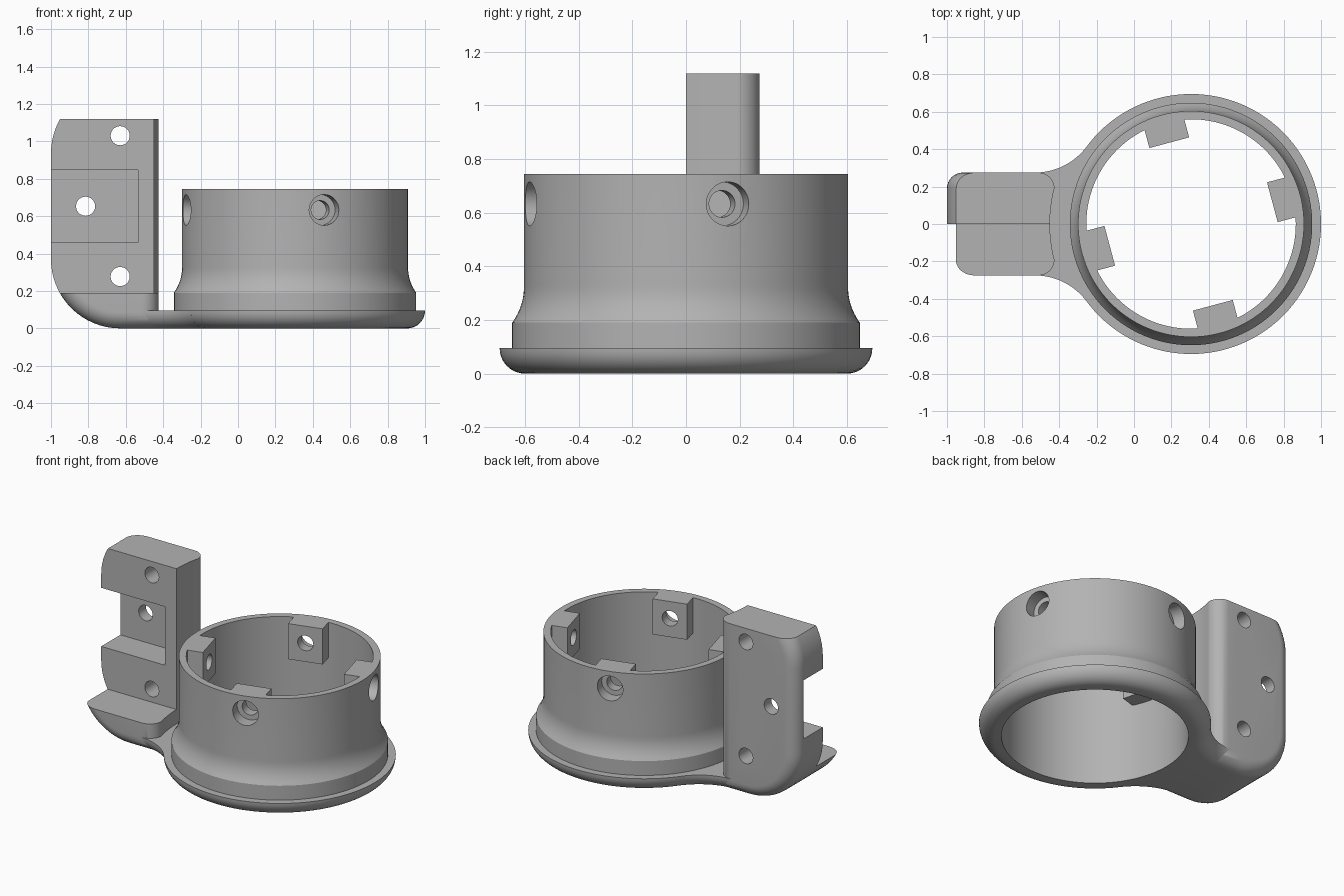
import bpy, bmesh
from math import sin, cos, pi, radians, atan2, sqrt
from mathutils import Matrix, Vector

if "Cube" in bpy.data.objects:
    bpy.data.objects.remove(bpy.data.objects["Cube"], do_unlink=True)

GREY = (0.45, 0.45, 0.45, 1)
mat = bpy.data.materials.new("plain grey")
mat.use_nodes = True
mat.diffuse_color = GREY
mat.node_tree.nodes["Principled BSDF"].inputs["Base Color"].default_value = GREY

CX = 0.305            # ring axis
R_FLANGE, R_BORE = 0.695, 0.56
PLATE = 0.095         # plate thickness and bottom rounding
HALF = 0.275          # half width of the bracket
ROUND = 0.085
TOP = 1.12


def finish(bm, name):
    bmesh.ops.recalc_face_normals(bm, faces=bm.faces)
    mesh = bpy.data.meshes.new(name)
    bm.to_mesh(mesh)
    bm.free()
    mesh.materials.append(mat)
    ob = bpy.data.objects.new(name, mesh)
    bpy.context.collection.objects.link(ob)
    return ob


def box(name, lo, hi, turn=Matrix()):
    bm = bmesh.new()
    bmesh.ops.create_cube(bm, size=1)
    lo, hi = Vector(lo), Vector(hi)
    for v in bm.verts:
        v.co = turn @ ((lo + hi) / 2 + v.co * (hi - lo))
    return finish(bm, name)


def rod(name, radius, start, end, sides=48):
    start, end = Vector(start), Vector(end)
    axis = end - start
    bm = bmesh.new()
    place = Matrix.Translation((start + end) / 2) @ axis.to_track_quat('Z', 'Y').to_matrix().to_4x4()
    bmesh.ops.create_cone(bm, cap_ends=True, segments=sides, radius1=radius,
                          radius2=radius, depth=axis.length, matrix=place)
    return finish(bm, name)


def combine(target, tool, operation='DIFFERENCE'):
    mod = target.modifiers.new("cut", 'BOOLEAN')
    mod.operation, mod.solver, mod.object = operation, 'EXACT', tool
    bpy.context.view_layer.objects.active = target
    bpy.ops.object.modifier_apply(modifier=mod.name)
    bpy.data.objects.remove(tool, do_unlink=True)


def smooth(ob):
    bpy.ops.object.select_all(action='DESELECT')
    ob.select_set(True)
    bpy.context.view_layer.objects.active = ob
    bpy.ops.object.shade_smooth_by_angle(angle=radians(30))


# Ring: lathed flange, collar, flared neck and thin wall
profile = [(R_BORE, 0)]
for i in range(11):
    a = pi / 2 * i / 10
    profile.append((R_FLANGE - PLATE * (1 - sin(a)), PLATE * (1 - cos(a))))
profile += [(0.648, PLATE), (0.648, 0.19)]
for i in range(1, 9):
    t = 1 - i / 8
    profile.append((0.604 + 0.044 * t ** 2.2, 0.19 + 0.14 * (1 - t)))
profile += [(0.604, 0.745), (R_BORE, 0.745)]

STEPS = 112
bm = bmesh.new()
rings = []
for s in range(STEPS):
    a = 2 * pi * s / STEPS
    rings.append([bm.verts.new((CX + r * cos(a), r * sin(a), z)) for r, z in profile])
for s in range(STEPS):
    p, q = rings[s], rings[(s + 1) % STEPS]
    for i in range(len(profile)):
        j = (i + 1) % len(profile)
        bm.faces.new((p[i], q[i], q[j], p[j]))
ring = finish(bm, "ring")

# Four inner tabs, each with a counterbored screw hole
HOLE_Z = 0.633
for k in range(4):
    angle = radians(15 + 90 * k)
    turn = Matrix.Translation((CX, 0, 0)) @ Matrix.Rotation(angle, 4, 'Z')
    combine(ring, box("tab", (0.45, -0.11, 0.51), (0.585, 0.11, 0.745), turn), 'UNION')
for k in range(4):
    angle = radians(15 + 90 * k)
    turn = Matrix.Translation((CX, 0, 0)) @ Matrix.Rotation(angle, 4, 'Z')
    for radius, near, far in ((0.082, 0.52, 0.8), (0.05, 0.4, 0.65)):
        combine(ring, rod("screw_hole", radius, turn @ Vector((near, 0, HOLE_Z)),
                          turn @ Vector((far, 0, HOLE_Z))))
smooth(ring)

# Neck plate: fillet curves blending the bracket into the flange
fx = -0.53
dx = CX - fx
fr = (dx * dx + HALF ** 2 - R_FLANGE ** 2) / (2 * (R_FLANGE - HALF))
fy = HALF + fr
end = atan2(-fy, dx)
stations = [(Vector((-0.62, HALF)), Vector((0, -1)))]
for i in range(17):
    a = -pi / 2 + (end + pi / 2) * i / 16
    out = Vector((cos(a), sin(a)))
    stations.append((Vector((fx, fy)) + fr * out, out))

bm = bmesh.new()
rows = []
for p, n in stations:
    side = []
    for i in range(11):
        a = pi / 2 * i / 10
        c = p + n * PLATE * (1 - cos(a))
        side.append((c.x, c.y, PLATE * (1 - sin(a))))
    loop = side + [(x, -y, z) for x, y, z in reversed(side)]
    rows.append([bm.verts.new(c) for c in loop])
for p, q in zip(rows, rows[1:]):
    for i in range(len(p)):
        j = (i + 1) % len(p)
        bm.faces.new((p[i], q[i], q[j], p[j]))
bm.faces.new(rows[0])
bm.faces.new(rows[-1])
neck = finish(bm, "neck_plate")
combine(neck, rod("bore", 0.59, (CX, 0, -1), (CX, 0, 1), STEPS))
smooth(neck)

# Bracket: rounded side profile extruded across, with rounded rims
MID, BIG, RIGHT = 0.653, 0.37, -0.425
outline = [(RIGHT, 2 * MID), (RIGHT, 0)]
for zc, first in ((BIG, -pi / 2), (2 * MID - BIG, -pi)):
    for i in range(17):
        a = first - pi / 2 * i / 16
        outline.append((-1 + BIG + BIG * cos(a), zc + BIG * sin(a)))
bm = bmesh.new()
front = bm.faces.new([bm.verts.new((x, -HALF, z)) for x, z in outline])
moved = bmesh.ops.extrude_face_region(bm, geom=[front], use_keep_orig=True)["geom"]
for v in moved:
    if isinstance(v, bmesh.types.BMVert):
        v.co.y = HALF
bmesh.ops.recalc_face_normals(bm, faces=bm.faces)
rims = [e for e in bm.edges if abs(e.verts[0].co.y - e.verts[1].co.y) < 0.001]
bmesh.ops.bevel(bm, geom=rims, offset=ROUND, segments=8, profile=0.5, affect='EDGES')
bracket = finish(bm, "bracket")

# Trim the top, open the front above the foot, recess the face, clear the ring
combine(bracket, box("top_trim", (-2, -1, TOP), (1, 1, 2)))
combine(bracket, box("front_trim", (-2, -1, 0.19), (1, 0, 2)))
combine(bracket, box("recess", (-2, -0.5, 0.46), (-0.535, 0.2, 0.847)))
combine(bracket, rod("clearance", 0.755, (CX, 0, PLATE), (CX, 0, 2), STEPS))

# Mounting holes
for x, z in ((-0.63, 0.277), (-0.815, MID), (-0.63, 1.03)):
    combine(bracket, rod("mount_hole", 0.051, (x, -0.1, z), (x, 0.5, z)))
smooth(bracket)
